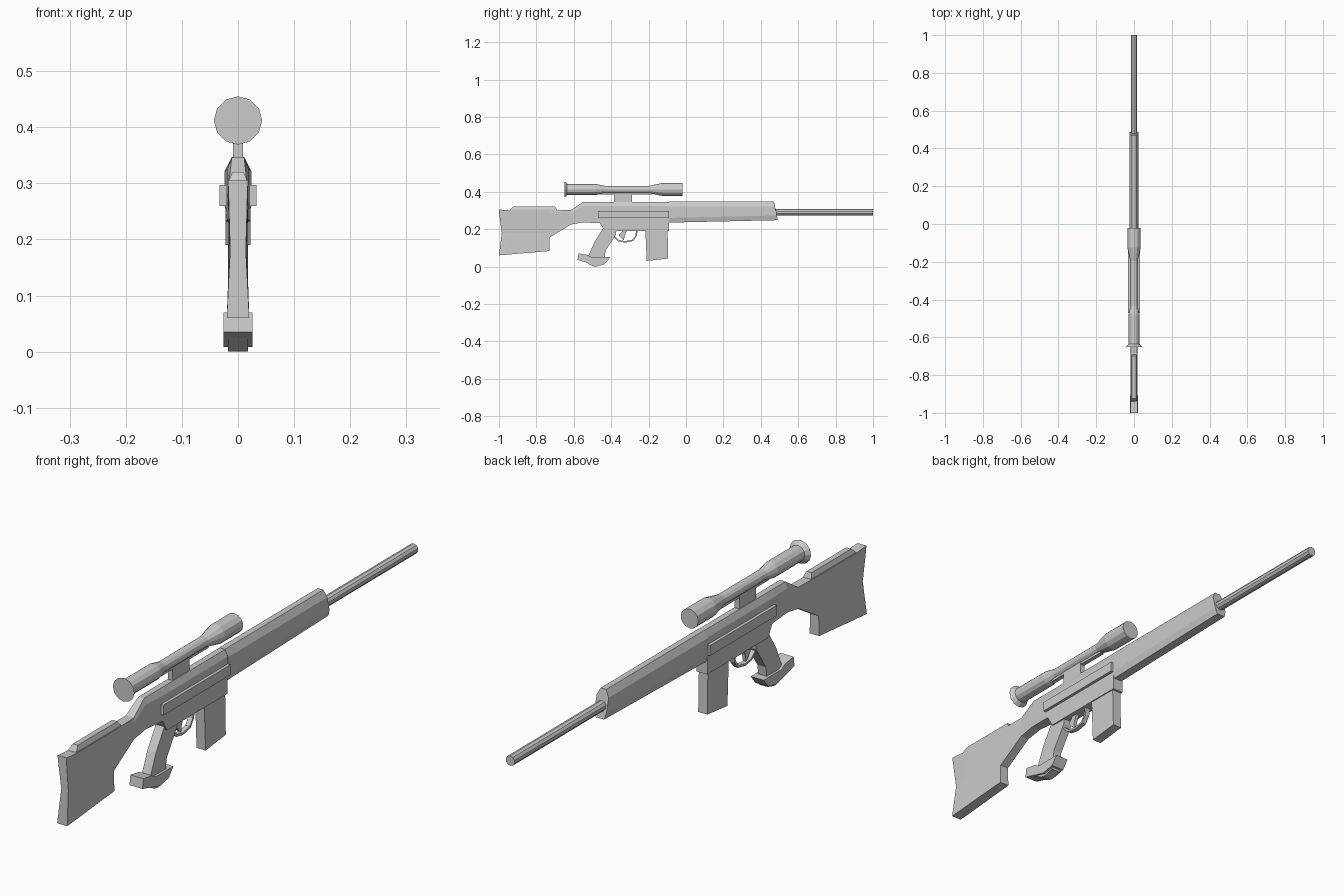
import bpy, bmesh
from math import cos, sin, pi, atan2

if "Cube" in bpy.data.objects:
    bpy.data.objects.remove(bpy.data.objects["Cube"])


def loft(name, rings):
    """Skin a list of equal-length vertex rings and cap both ends."""
    bm = bmesh.new()
    vs = [[bm.verts.new(p) for p in r] for r in rings]
    n = len(rings[0])
    for a, b in zip(vs, vs[1:]):
        for i in range(n):
            j = (i + 1) % n
            bm.faces.new((a[i], a[j], b[j], b[i]))
    bm.faces.new(vs[0][::-1])
    bm.faces.new(vs[-1])
    bmesh.ops.remove_doubles(bm, verts=bm.verts, dist=1e-5)
    bmesh.ops.dissolve_degenerate(bm, edges=bm.edges, dist=1e-5)
    bmesh.ops.recalc_face_normals(bm, faces=bm.faces)
    me = bpy.data.meshes.new(name)
    bm.to_mesh(me)
    bm.free()
    ob = bpy.data.objects.new(name, me)
    bpy.context.collection.objects.link(ob)
    return ob


def prism(name, profile, x0, x1):
    """Side profile of (y, z) points spanning x0 to x1."""
    return loft(name, [[(x, y, z) for y, z in profile] for x in (x0, x1)])


def box(name, x, y0, y1, z0, z1):
    return prism(name, [(y0, z0), (y1, z0), (y1, z1), (y0, z1)], -x, x)


def mirrored(half):
    """Half section (x, y, z), bottom to top, closed across x = 0."""
    return half + [(-x, y, z) for x, y, z in reversed(half)]


def tube(name, stations, zc, sides):
    """Round part along y from (y, radius) stations."""
    return loft(name, [[(r * sin(2 * pi * i / sides), y, zc + r * cos(2 * pi * i / sides))
                        for i in range(sides)] for y, r in stations])


# Stock running into receiver: y, then (half width, z) from bottom to top
body = [
    (-1.00, (.020, .060), (.014, .180), (.017, .290), (.018, .305)),
    (-0.94, (.020, .065), (.015, .180), (.018, .285), (.018, .300)),
    (-0.73, (.019, .083), (.016, .180), (.018, .285), (.018, .300)),
    (-0.73, (.017, .155), (.016, .180), (.018, .285), (.018, .300)),
    (-0.615, (.017, .225), (.017, .250), (.018, .285), (.016, .302)),
    (-0.55, (.018, .236), (.019, .270), (.019, .325), (.011, .346)),
    (-0.46, (.022, .232), (.022, .270), (.022, .323), (.011, .346)),
    (-0.435, (.022, .190), (.022, .270), (.022, .323), (.011, .346)),
    (-0.21, (.022, .190), (.022, .270), (.022, .323), (.011, .346)),
    (-0.09, (.022, .190), (.022, .270), (.022, .323), (.011, .346)),
]
rings = []
for i, (y, *sec) in enumerate(body):
    rings.append(mirrored([(x, y + (.015 if i == 0 and k == 1 else 0), z)
                           for k, (x, z) in enumerate(sec)]))
loft("stock_and_receiver", rings)

# Cheek rest on the stock
loft("cheek_rest", [mirrored([(.016, y0, .295), (.016, y0, .305), (.010, y1, .320)])
                    for y0, y1 in ((-.94, -.925), (-.69, -.70))])

# Handguard with chamfered top and slanted front
loft("handguard", [mirrored([(.017, y + d, zb), (.024, y + d * .8, zb + .025),
                             (.024, y + d * .2, .322), (.011, y, .347)])
                   for y, d, zb in ((-.09, 0, .235), (.47, .02, .248))])

# Side rails
for s, side in ((1, "right"), (-1, "left")):
    prism("side_rail_" + side, [(-.47, .260), (-.09, .260), (-.09, .297), (-.47, .297)],
          s * .018, s * .033)

# Barrel
tube("barrel", [(.46, .018), (1.0, .018)], .29, 10)

# Magazine
prism("magazine", [(-.22, .25), (-.21, .03), (-.095, .043), (-.10, .25)], -.018, .018)

# Pistol grip and its flared foot
prism("grip", [(-.44, .21), (-.49, .13), (-.525, .05), (-.435, .05),
               (-.43, .085), (-.375, .17), (-.37, .21)], -.017, .017)
foot_top = [(-.575, .070), (-.525, .062), (-.505, .050), (-.405, .050)]
foot_low = [(-.43, .018), (-.48, .008), (-.58, .035)]
prism("grip_foot", foot_top + foot_low, -.026, .026)
prism("grip_base", [(-.56, .035), (-.43, .03), (-.44, .010), (-.48, 0), (-.50, .003)], -.018, .018)

# Trigger guard: flat strip swept along an arc
path = [(-.39, .195), (-.385, .160), (-.36, .138), (-.325, .132),
        (-.285, .140), (-.267, .165), (-.262, .195)]
strip = []
for i, (y, z) in enumerate(path):
    a, b = path[max(i - 1, 0)], path[min(i + 1, len(path) - 1)]
    t = atan2(b[1] - a[1], b[0] - a[0])
    ny, nz = -sin(t) * .004, cos(t) * .004
    strip.append([(-.009, y - ny, z - nz), (.009, y - ny, z - nz),
                  (.009, y + ny, z + nz), (-.009, y + ny, z + nz)])
loft("trigger_guard", strip)
prism("trigger", [(-.36, .168), (-.335, .195), (-.315, .195), (-.328, .165),
                  (-.332, .140), (-.345, .150)], -.006, .006)

# Scope, its underside strip and mount
tube("scope", [(-.65, .043), (-.635, .029), (-.48, .029), (-.435, .020), (-.195, .020),
               (-.125, .035), (-.02, .035)], .412, 12)
box("scope_strip", .008, -.46, -.18, .385, .400)
box("scope_mount", .009, -.385, -.29, .340, .400)
